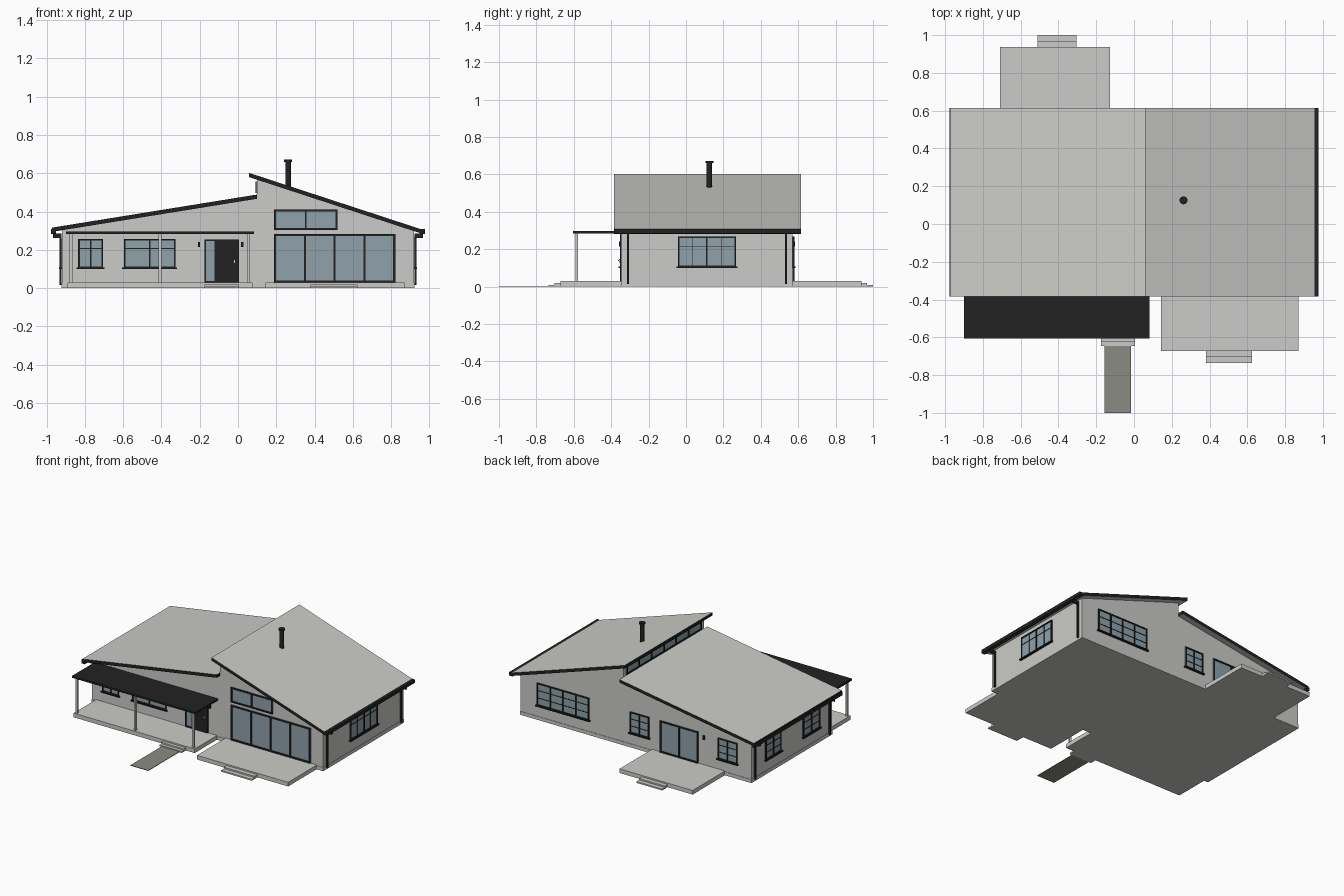
import bpy, bmesh
from mathutils import Vector

cube = bpy.data.objects.get("Cube")
if cube:
    bpy.data.objects.remove(cube, do_unlink=True)


def material(name, r, g, b):
    m = bpy.data.materials.new(name)
    m.use_nodes = True
    m.diffuse_color = (r, g, b, 1)
    m.node_tree.nodes["Principled BSDF"].inputs["Base Color"].default_value = (r, g, b, 1)
    return m


MATS = [material("pale_grey", .6, .6, .58), material("black_trim", .016, .016, .016),
        material("blue_glass", .28, .36, .41), material("path_stone", .26, .26, .23)]
PALE, BLACK, GLASS, STONE = range(4)


def finish(name, bm):
    bmesh.ops.recalc_face_normals(bm, faces=bm.faces)
    mesh = bpy.data.meshes.new(name)
    bm.to_mesh(mesh)
    bm.free()
    for m in MATS:
        mesh.materials.append(m)
    obj = bpy.data.objects.new(name, mesh)
    bpy.context.collection.objects.link(obj)
    return obj


def add_box(bm, x0, x1, y0, y1, z0, z1, mat):
    lo, hi = Vector((x0, y0, z0)), Vector((x1, y1, z1))
    verts = bmesh.ops.create_cube(bm, size=1)["verts"]
    for v in verts:
        v.co = (lo + hi) / 2 + v.co * (hi - lo)
    for f in {f for v in verts for f in v.link_faces}:
        f.material_index = mat


def box(name, *args):
    bm = bmesh.new()
    add_box(bm, *args)
    return finish(name, bm)


def extrude_profile(name, pts, y0, y1, mat):
    """Extrude an x-z outline along y."""
    bm = bmesh.new()
    face = bm.faces.new([bm.verts.new((x, y0, z)) for x, z in pts])
    new = bmesh.ops.extrude_face_region(bm, geom=[face])["geom"]
    bmesh.ops.translate(bm, vec=(0, y1 - y0, 0),
                        verts=[v for v in new if isinstance(v, bmesh.types.BMVert)])
    for f in bm.faces:
        f.material_index = mat
    return finish(name, bm)


# Main dimensions
WX, FRONT, BACK = .92, -.345, .57
ROOF_F, ROOF_B = -.385, .615
STEP_X = .1

# Walls and plinth
extrude_profile("walls", [(-WX, 0), (WX, 0), (WX, .298), (STEP_X, .568),
                          (STEP_X, .475), (-WX, .306)], FRONT, BACK, PALE)
box("plinth", -WX - .003, WX + .003, FRONT - .003, BACK + .003, 0, .025, PALE)


# Roof slabs: pale top and underside, black edges
def roof(name, a, b, thick=.022):
    slab = extrude_profile(name, [a, b, (b[0], b[1] - thick), (a[0], a[1] - thick)],
                           ROOF_F, ROOF_B, BLACK)
    for p in slab.data.polygons:
        if abs(p.normal.z) > .8:
            p.material_index = PALE


roof("low_roof", (-.972, .316), (STEP_X, .489))
roof("high_roof", (.058, .602), (.968, .304))

# Gutters and downpipes
for sx, side in ((-1, "right"), (1, "left")):
    def span(a, b):
        return sorted((sx * a, sx * b))
    box(side + "_gutter", *span(.952, .978), ROOF_F, ROOF_B, .283, .308, BLACK)
    for y, end in ((-.31, "front"), (.535, "back")):
        bm = bmesh.new()
        add_box(bm, *span(.922, .934), y - .006, y + .006, .015, .275, BLACK)
        add_box(bm, *span(.922, .968), y - .006, y + .006, .263, .285, BLACK)
        finish(f"{side}_{end}_downpipe", bm)


def wall_box(bm, side, u0, u1, z0, z1, depth, mat):
    """Box standing out of a wall; u runs along the wall."""
    plane, sign = {"front": (FRONT, -1), "back": (BACK, 1), "right": (-WX, -1),
                   "left": (WX, 1), "clerestory": (STEP_X, -1)}[side]
    d0, d1 = sorted((plane - sign * .003, plane + sign * depth))
    if side in ("front", "back"):
        add_box(bm, u0, u1, d0, d1, z0, z1, mat)
    else:
        add_box(bm, d0, d1, u0, u1, z0, z1, mat)


def window(name, side, u0, u1, z0, z1, panes=2, bars=0, split=False, sill=False, w=.008):
    bm = bmesh.new()
    wall_box(bm, side, u0, u1, z0, z1, .003, GLASS)
    for z in (z0, z1 - w):
        wall_box(bm, side, u0, u1, z, z + w, .009, BLACK)
    pane = (u1 - u0 - w) / panes
    for i in range(panes + 1):
        u = u0 + i * pane
        wall_box(bm, side, u, u + w, z0, z1, .009, BLACK)
        if split and i < panes:
            mid = u + (pane + w) / 2
            wall_box(bm, side, mid - .0015, mid + .0015, z0, z1, .006, BLACK)
    for i in range(bars):
        z = z1 - (i + 1) * (z1 - z0) / 3
        wall_box(bm, side, u0, u1, z - .002, z + .002, .006, BLACK)
    if sill:
        wall_box(bm, side, u0 - .008, u1 + .008, z0 - .005, z0 + .003, .016, BLACK)
    finish(name, bm)


# Windows and glazed doors
LOW, HEAD = .105, .257
window("front_small_window", "front", -.835, -.705, LOW, HEAD, bars=1, sill=True)
window("front_wide_window", "front", -.597, -.327, LOW, HEAD, bars=1, sill=True)
window("front_glazed_wall", "front", .188, .822, .03, .283, panes=4, w=.011)
window("front_upper_window", "front", .188, .52, .303, .41, w=.01)
window("back_wide_window", "back", .37, .785, LOW, .267, panes=4, bars=2, sill=True)
window("back_middle_window", "back", -.107, .044, LOW, HEAD, bars=2, sill=True)
window("back_sliding_door", "back", -.498, -.195, .03, HEAD, w=.01)
window("back_end_window", "back", -.81, -.657, LOW, HEAD, bars=2, sill=True)
window("left_window", "left", -.043, .267, LOW, .267, bars=1, split=True, sill=True)
window("right_back_window", "right", .237, .415, LOW, HEAD, bars=2, sill=True)
window("right_front_window", "right", -.204, -.013, LOW, HEAD, bars=2, sill=True)
window("clerestory_windows", "clerestory", -.31, .54, .497, .558, panes=6)

# Front door with sidelight and handle
window("door_sidelight", "front", -.175, -.115, .03, .253, panes=1)
bm = bmesh.new()
wall_box(bm, "front", -.12, .005, .03, .253, .009, BLACK)
wall_box(bm, "front", -.024, -.012, .137, .142, .018, PALE)
wall_box(bm, "front", -.02, -.016, .13, .148, .012, PALE)
finish("front_door", bm)

# Wall lamps
for name, side, u in (("door_lamp_right", "front", -.204), ("door_lamp_left", "front", .022),
                      ("back_lamp", "back", -.545)):
    bm = bmesh.new()
    wall_box(bm, side, u - .006, u + .006, .214, .242, .014, BLACK)
    finish(name, bm)

# Porch with canopy and posts
box("porch_floor", -.89, .075, -.6, FRONT, 0, .03, PALE)
box("porch_canopy", -.9, .083, -.605, FRONT, .284, .297, BLACK)
for i, x in enumerate((-.873, -.408, .056)):
    box(f"porch_post_{i + 1}", x - .007, x + .007, -.592, -.578, .03, .284, PALE)

# Decks
box("front_deck", .143, .87, -.672, FRONT, 0, .03, PALE)
box("back_deck", -.71, -.127, BACK, .938, 0, .03, PALE)


# Steps, each flight with two treads
def steps(name, x0, x1, y, direction, run):
    bm = bmesh.new()
    for i in (1, 2):
        a, b = sorted((y, y + direction * run * i))
        add_box(bm, x0, x1, a, b, 0, .03 - .01 * i, PALE)
    finish(name, bm)


steps("front_deck_steps", .38, .625, -.672, -1, .032)
steps("back_deck_steps", -.51, -.305, .938, 1, .031)
steps("porch_steps", -.175, .005, -.6, -1, .023)
box("garden_path", -.157, -.015, -1, -.646, 0, .004, STONE)

# Chimney flue and cap
bm = bmesh.new()
for r, z0, z1 in ((.015, .5, .665), (.021, .66, .671)):
    ring = bmesh.ops.create_cone(bm, cap_ends=True, segments=20, radius1=r, radius2=r,
                                 depth=z1 - z0)["verts"]
    bmesh.ops.translate(bm, verts=ring, vec=(.262, .125, (z0 + z1) / 2))
for f in bm.faces:
    f.material_index = BLACK
    f.smooth = len(f.verts) == 4
flue = finish("chimney_flue", bm)
for e in flue.data.edges:
    e.use_edge_sharp = abs(flue.data.vertices[e.vertices[0]].co.z
                           - flue.data.vertices[e.vertices[1]].co.z) < .001
